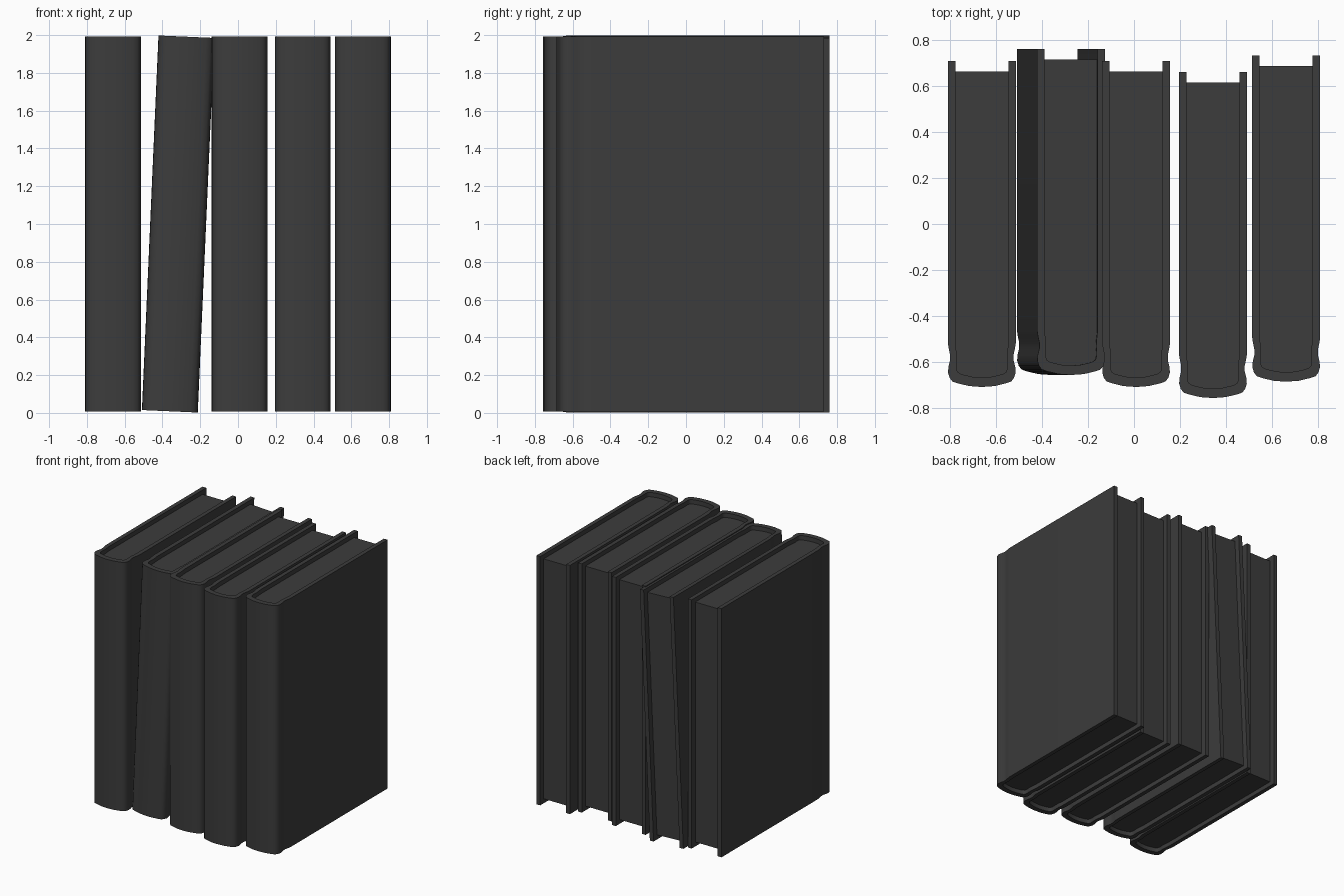
import bpy, bmesh, math

if "Cube" in bpy.data.objects:
    bpy.data.objects.remove(bpy.data.objects["Cube"])

# Half cross-sections (x outward, y toward fore edge), from spine centre to fore edge
OUTER = [(0, -.708), (.055, -.704), (.105, -.692), (.128, -.684), (.14, -.668), (.147, -.645),
         (.145, -.62), (.138, -.592), (.138, -.568), (.144, -.54), (.148, -.515), (.148, .708)]
INNER = [(0, -.667), (.04, -.664), (.075, -.656), (.095, -.65), (.106, -.642), (.111, -.625),
         (.111, -.605), (.109, -.585), (.11, -.56), (.113, -.535), (.115, -.515), (.115, .708)]
HEIGHT, RECESS = 1.985, 0.035

dark = bpy.data.materials.new("dark_grey")
dark.diffuse_color = (0.045, 0.045, 0.045, 1)
dark.use_nodes = True
dark.node_tree.nodes["Principled BSDF"].inputs["Base Color"].default_value = dark.diffuse_color


def mirrored(half):
    return [(-x, y) for x, y in reversed(half[1:])] + half


def finish(bm, name, loc, tilt):
    bmesh.ops.recalc_face_normals(bm, faces=bm.faces)
    mesh = bpy.data.meshes.new(name)
    bm.to_mesh(mesh)
    bm.free()
    mesh.materials.append(dark)
    ob = bpy.data.objects.new(name, mesh)
    bpy.context.collection.objects.link(ob)
    ob.location = loc
    ob.rotation_euler[1] = tilt
    bpy.ops.object.select_all(action='DESELECT')
    ob.select_set(True)
    bpy.context.view_layer.objects.active = ob
    bpy.ops.object.shade_smooth_by_angle(angle=math.radians(40))


def extrude_up(bm, faces, height):
    geo = bmesh.ops.extrude_face_region(bm, geom=faces)["geom"]
    verts = [g for g in geo if isinstance(g, bmesh.types.BMVert)]
    bmesh.ops.translate(bm, verts=verts, vec=(0, 0, height))


def add_cover(name, loc, tilt):
    # boards and rounded spine: a quad strip between both outlines, extruded
    bm = bmesh.new()
    z = -HEIGHT / 2
    o = [bm.verts.new((x, y, z)) for x, y in mirrored(OUTER)]
    i = [bm.verts.new((x, y, z)) for x, y in mirrored(INNER)]
    faces = [bm.faces.new((o[k], o[k + 1], i[k + 1], i[k])) for k in range(len(o) - 1)]
    extrude_up(bm, faces, HEIGHT)
    finish(bm, name, loc, tilt)


def add_pages(name, loc, tilt):
    # page block fills the cover, set in at top, bottom and fore edge
    bm = bmesh.new()
    half = INNER[:-1] + [(.115, .663)]
    z = -HEIGHT / 2 + RECESS
    face = bm.faces.new([bm.verts.new((x, y, z)) for x, y in mirrored(half)])
    extrude_up(bm, [face], HEIGHT - 2 * RECESS)
    finish(bm, name, loc, tilt)


# Row of books: x, y offset, tilt in degrees
BOOKS = [(-.661, 0, 0), (-.317, .052, 2.53), (.009, 0, 0), (.343, -.048, 0), (.661, .023, 0)]
for n, (x, y, tilt) in enumerate(BOOKS, 1):
    add_cover(f"book_cover_{n}", (x, y, 1), math.radians(tilt))
    add_pages(f"book_pages_{n}", (x, y, 1), math.radians(tilt))
